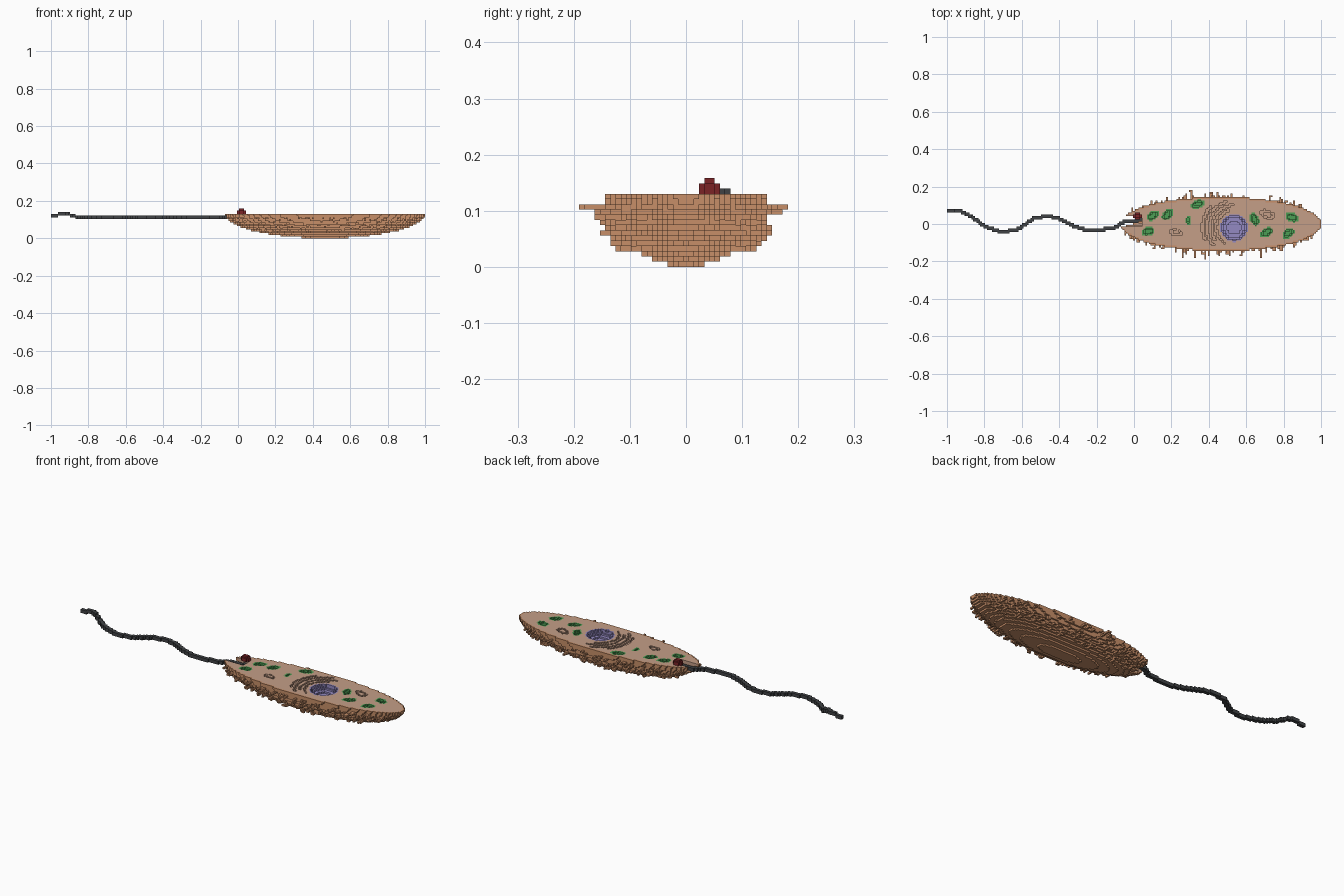
import bpy, math, random

cube = bpy.data.objects.get("Cube")
if cube:
    bpy.data.objects.remove(cube)
random.seed(4)
V = 2 / 215                      # voxel size; i, j, k are cell indices on x, y, z
TOP = 13                         # highest body layer


def material(name, srgb):
    col = [((c + 0.055) / 1.055) ** 2.4 for c in srgb] + [1]
    m = bpy.data.materials.new(name)
    m.use_nodes = True
    m.diffuse_color = col
    bsdf = next(n for n in m.node_tree.nodes if n.type == 'BSDF_PRINCIPLED')
    bsdf.inputs["Base Color"].default_value = col
    bsdf.inputs["Roughness"].default_value = 0.8
    return m


BROWN = material("pellicle brown", (0.78, 0.56, 0.41))
TAN = material("cytoplasm tan", (0.77, 0.62, 0.53))
GREEN = material("chloroplast green", (0.30, 0.62, 0.33))
PURPLE = material("nucleus purple", (0.58, 0.54, 0.76))
DARK = material("flagellum grey", (0.25, 0.26, 0.27))
RED = material("eyespot red", (0.48, 0.14, 0.15))


def to_i(x):
    return (x + 1) / V - 0.5


def to_xy(c):
    return -1 + (c[0] + 0.5) * V, c[1] * V


def inside(i, j, k):
    return ((i - 157) / 57.6) ** 2 + (j / 15.7) ** 2 + ((13.5 - k) / 13.9) ** 2 < 1


# Body: lower half of an ellipsoid, cut flat on top
body = {(i, j, k) for i in range(99, 216) for j in range(-16, 17)
        for k in range(TOP + 1) if inside(i, j, k)}
SIDES = [(1, 0, 0), (-1, 0, 0), (0, 1, 0), (0, -1, 0), (0, 0, -1)]
pellicle = {c for c in body
            if any(not inside(c[0] + d[0], c[1] + d[1], c[2] + d[2]) for d in SIDES)}


# Mouth notch where the flagellum enters
def in_notch(c):
    x, y = to_xy(c)
    return x < 0.04 and ((y - 0.017) / 0.028) ** 2 + (((c[2] + 0.5) * V - 0.115) / 0.055) ** 2 < 1


body = {c for c in body if not in_notch(c)}
pellicle &= body


# Organelles: shallow stepped bowls sunk into the cut face
def bowl(x, y, rx, ry, angle, depth):
    ca, sa = math.cos(math.radians(angle)), math.sin(math.radians(angle))
    shell, hole = set(), set()
    for c in body:
        dx, dy = to_xy(c)[0] - x, to_xy(c)[1] - y
        a, b = (dx * ca + dy * sa), (dy * ca - dx * sa)
        d = TOP - c[2]
        if (a / rx) ** 2 + (b / ry) ** 2 + (d / (depth + 1.6)) ** 2 < 1:
            shell.add(c)
            if (a / (rx - V)) ** 2 + (b / (ry - V)) ** 2 + (d / depth) ** 2 < 1:
                hole.add(c)
    return shell - hole, hole


nucleus, hollow = bowl(0.535, -0.02, 0.074, 0.074, 0, 3.6)
chloroplasts = set()
for x, y, angle in [(0.10, 0.045, 30), (0.18, 0.05, 45), (0.34, 0.105, 20), (0.075, -0.04, 15),
                    (0.645, 0.025, 115), (0.71, -0.045, 30), (0.825, -0.05, 30),
                    (0.845, 0.035, -20), (0.29, 0.02, 90)]:
    small = 0.65 if angle == 90 else 1
    shell, hole = bowl(x, y, 0.037 * small, 0.024 * small, angle, 1.4)
    chloroplasts |= shell
    hollow |= hole

# Grooves: membrane arcs beside the nucleus and two outlined ovals
ARCS = [(0.095, 105, 240), (0.12, 92, 215), (0.145, 105, 222), (0.168, 135, 205)]
OVALS = [(0.715, 0.05, 0.04, 0.022, -20), (0.225, -0.045, 0.032, 0.018, -10)]
for c in [c for c in body if c[2] == TOP]:
    x, y = to_xy(c)
    r = math.hypot(x - 0.535, y + 0.02)
    ang = math.degrees(math.atan2(y + 0.02, x - 0.535)) % 360
    if any(abs(r - ra) < 0.0056 and a0 < ang < a1 for ra, a0, a1 in ARCS):
        hollow.add(c)
    for ox, oy, rx, ry, tilt in OVALS:
        t = math.radians(tilt)
        a = (x - ox) * math.cos(t) + (y - oy) * math.sin(t)
        b = (y - oy) * math.cos(t) - (x - ox) * math.sin(t)
        if 0.35 < (a / rx) ** 2 + (b / ry) ** 2 < 1:
            hollow.add(c)

chloroplasts -= hollow
body -= hollow | nucleus | chloroplasts
pellicle &= body
cytoplasm = body - pellicle

# Cilia: short bristles along both flanks, some bent at the tip
cilia = set()
for i, j, k in sorted(pellicle):
    s = 1 if j > 0 else -1
    if not 2 < k < 12 or j == 0 or inside(i, j + s, k) or random.random() > 0.13:
        continue
    n = random.choice((1, 2, 2, 3, 3))
    if k == 11 and 130 < i < 185 and random.random() < 0.25:
        n = 5
    cilia |= {(i, j + s * q, k) for q in range(1, n + 1)}
    if random.random() < 0.35:
        cilia.add((i + random.choice((-1, 1)), j + s * n, k))
cilia -= body

# Flagellum: two-cell-thick wavy cord
PATH = [(-1.0, 0.07), (-0.92, 0.068), (-0.86, 0.035), (-0.79, -0.015), (-0.70, -0.045),
        (-0.61, -0.025), (-0.53, 0.03), (-0.46, 0.042), (-0.40, 0.03), (-0.33, -0.005),
        (-0.26, -0.03), (-0.2, -0.035), (-0.1, -0.02), (-0.05, 0.012), (0.04, 0.02)]


def path_y(x):
    for (x0, y0), (x1, y1) in zip(PATH, PATH[1:]):
        if x <= x1:
            t = max(0, (x - x0) / (x1 - x0))
            return y0 + (y1 - y0) * t
    return PATH[-1][1]


flagellum = set()
for i in range(0, int(to_i(0.04)) + 1):
    x = -1 + (i + 0.5) * V
    j0 = round(path_y(x) / V - 0.5)
    j1 = round(path_y(x + V) / V - 0.5)
    k0 = 13 if -0.965 < x < -0.90 else 12 if x < -0.87 else 11
    flagellum |= {(i, j, k) for j in range(min(j0, j1), max(j0, j1) + 2) for k in (k0, k0 + 1)}
flagellum -= body

# Eyespot: little stepped lump beside the notch
e = round(to_i(0.02))
eyespot = {(e + a, j, k) for a in range(-2, 3) for j in range(3, 7) for k in (14, 15)
           if not (abs(a) == 2 and j in (3, 6))}
eyespot |= {(e + a, j, 16) for a in (-1, 0, 1) for j in (4, 5)}

# Corner offsets for the six faces of a cell
FACES = {(1, 0, 0): [(1, 0, 0), (1, 1, 0), (1, 1, 1), (1, 0, 1)],
         (-1, 0, 0): [(0, 0, 0), (0, 0, 1), (0, 1, 1), (0, 1, 0)],
         (0, 1, 0): [(0, 1, 0), (0, 1, 1), (1, 1, 1), (1, 1, 0)],
         (0, -1, 0): [(0, 0, 0), (1, 0, 0), (1, 0, 1), (0, 0, 1)],
         (0, 0, 1): [(0, 0, 1), (1, 0, 1), (1, 1, 1), (0, 1, 1)],
         (0, 0, -1): [(0, 0, 0), (0, 1, 0), (1, 1, 0), (1, 0, 0)]}
PARTS = [("pellicle", pellicle, BROWN), ("cytoplasm", cytoplasm, TAN), ("cilia", cilia, BROWN),
         ("nucleus", nucleus, PURPLE), ("chloroplasts", chloroplasts, GREEN),
         ("flagellum", flagellum, DARK), ("eyespot", eyespot, RED)]
filled = set().union(*(cells for _, cells, _ in PARTS))


# Mesh only the exposed cell faces of each part
for name, cells, mat in PARTS:
    index, faces = {}, []
    for i, j, k in sorted(cells):
        for d, corners in FACES.items():
            if (i + d[0], j + d[1], k + d[2]) not in filled:
                faces.append([index.setdefault((i + a, j + b, k + c), len(index))
                              for a, b, c in corners])
    verts = [(-1 + i * V, (j - 0.5) * V, k * V) for i, j, k in index]
    mesh = bpy.data.meshes.new(name)
    mesh.from_pydata(verts, [], faces)
    mesh.materials.append(mat)
    mesh.update()
    bpy.context.collection.objects.link(bpy.data.objects.new(name, mesh))
